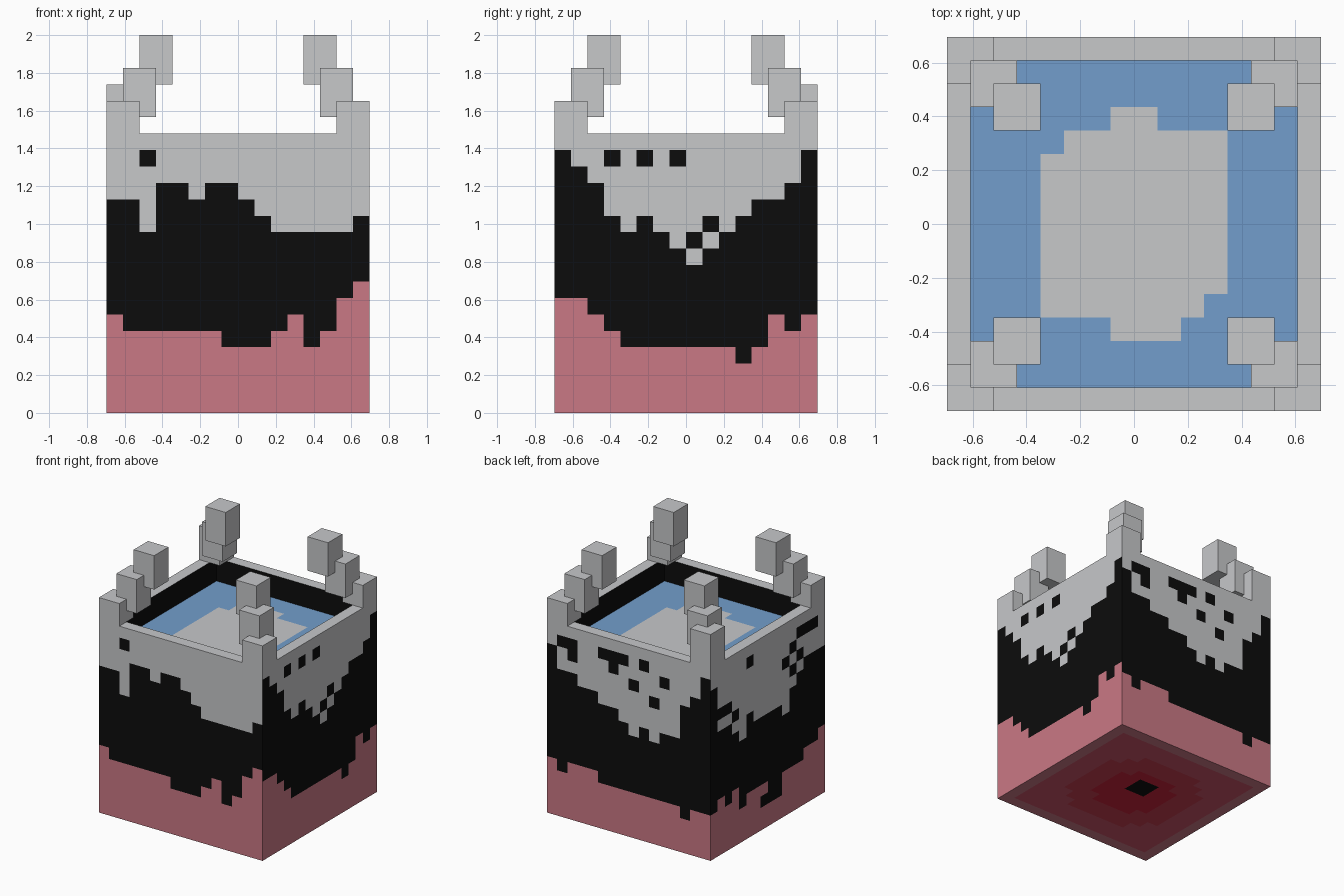
import bpy, bmesh
from mathutils import Vector

if "Cube" in bpy.data.objects:
    bpy.data.objects.remove(bpy.data.objects["Cube"])

P = 2 / 23  # one grid cell


def material(name, rgb):
    m = bpy.data.materials.new(name)
    lin = [((c / 255 + 0.055) / 1.055) ** 2.4 if c > 10 else c / 255 / 12.92 for c in rgb]
    m.diffuse_color = (*lin, 1)
    m.use_nodes = True
    m.node_tree.nodes["Principled BSDF"].inputs["Base Color"].default_value = m.diffuse_color
    return m


GREY, BLACK, PINK, BLUE, ROSE, RED, DEEP = range(7)
MATS = [material("light_grey", (199, 200, 202)), material("black", (12, 12, 12)),
        material("pink", (202, 120, 133)), material("blue", (114, 158, 204)),
        material("rose", (202, 82, 104)), material("red", (200, 60, 80)),
        material("deep_red", (204, 34, 58))]


def finish(bm, name):
    me = bpy.data.meshes.new(name)
    bm.to_mesh(me)
    bm.free()
    for m in MATS:
        me.materials.append(m)
    ob = bpy.data.objects.new(name, me)
    bpy.context.collection.objects.link(ob)
    return ob


def panel(bm, origin, u, v, nu, nv, colour):
    """Flat grid of cells; the face normal is u cross v."""
    o, u, v = Vector(origin), Vector(u), Vector(v)
    g = [[bm.verts.new((o + u * i + v * j) * P) for j in range(nv + 1)] for i in range(nu + 1)]
    for i in range(nu):
        for j in range(nv):
            f = bm.faces.new((g[i][j], g[i + 1][j], g[i + 1][j + 1], g[i][j + 1]))
            f.material_index = colour(i, j)


def side(pink, black, spots):
    """Column heights of the pink and black bands, plus black spots."""
    def colour(i, j):
        if (i, j) in spots:
            return BLACK
        return PINK if j < pink[i] else BLACK if j < black[i] else GREY
    return colour


front = side([6, 5, 5, 5, 5, 5, 5, 4, 4, 4, 5, 6, 4, 5, 7, 8],
             [13, 13, 11, 14, 14, 13, 14, 14, 13, 12, 11, 11, 11, 11, 11, 12], {(2, 15)})
right = side([7, 7, 6, 5, 4, 4, 4, 4, 4, 4, 4, 3, 4, 6, 5, 6],
             [16, 15, 14, 12, 11, 12, 11, 10, 9, 10, 11, 12, 13, 13, 14, 16],
             {(3, 15), (5, 15), (7, 15), (8, 10), (9, 11)})
back = side([5, 4, 5, 5, 5, 4, 4, 4, 4, 4, 4, 4, 4, 3, 4, 4],
            [15, 13, 13, 12, 12, 11, 11, 10, 9, 10, 9, 10, 10, 13, 14, 16],
            {(1, 15), (2, 15), (2, 14), (5, 15), (6, 15), (7, 15), (6, 14),
             (8, 13), (9, 15), (10, 12), (11, 14)})
left = side([4, 5, 4, 5, 3, 4, 4, 4, 3, 3, 4, 4, 4, 5, 5, 6],
            [15, 11, 11, 10, 9, 11, 10, 10, 10, 10, 9, 11, 12, 13, 13, 13],
            {(5, 15), (1, 12), (2, 12), (3, 11), (10, 13), (11, 14), (12, 15),
             (13, 15), (12, 13), (11, 12), (14, 15), (7, 2), (8, 2), (9, 2)})


def underside(i, j):
    # nested red patches; j runs towards the front
    x, y = i - 7.5, 7.5 - j
    m, s = max(abs(x), abs(y)), abs(x) + abs(y)
    if abs(x) < 1 and 0 < y < 2:
        return BLACK
    if m < 3 and s < 4.5:
        return DEEP
    if m < 5 and s < 7.5:
        return RED
    return ROSE if m < 7 else PINK


def pool(i, j):
    # grey island in the blue floor
    x, y = i - 7, j - 7
    island = -4 <= x < 4 and -4 <= y < 4 and (x, y) not in ((-4, 3), (3, -4))
    bump = (y == 4 and -1 <= x < 1) or (y == -5 and -1 <= x < 2)
    return GREY if island or bump else BLUE


def grey(i, j):
    return GREY


def black(i, j):
    return BLACK


X, Y, Z = Vector((1, 0, 0)), Vector((0, 1, 0)), Vector((0, 0, 1))

# Body: painted outer walls, underside, sunken floor and inner walls
bm = bmesh.new()
panel(bm, (-8, -8, 0), X, Z, 16, 17, front)
panel(bm, (8, -8, 0), Y, Z, 16, 17, right)
panel(bm, (8, 8, 0), -X, Z, 16, 17, back)
panel(bm, (-8, 8, 0), -Y, Z, 16, 17, left)
panel(bm, (-8, 8, 0), X, -Y, 16, 16, underside)
panel(bm, (-7, -7, 15), X, Y, 14, 14, pool)
panel(bm, (7, -7, 15), -X, Z, 14, 2, black)
panel(bm, (7, 7, 15), -Y, Z, 14, 2, black)
panel(bm, (-7, 7, 15), X, Z, 14, 2, black)
panel(bm, (-7, -7, 15), Y, Z, 14, 2, black)
# Rim on top of the walls
panel(bm, (-8, -8, 17), X, Y, 16, 1, grey)
panel(bm, (-8, 7, 17), X, Y, 16, 1, grey)
panel(bm, (-8, -7, 17), X, Y, 1, 14, grey)
panel(bm, (7, -7, 17), X, Y, 1, 14, grey)
bmesh.ops.remove_doubles(bm, verts=bm.verts, dist=P / 100)
finish(bm, "body")


def block(name, sx, sy, outer, z0, z1):
    """Grey post two cells wide whose outer corner lies at `outer`."""
    bm = bmesh.new()
    bmesh.ops.create_cube(bm, size=1)
    bmesh.ops.scale(bm, vec=(2 * P, 2 * P, (z1 - z0) * P), verts=bm.verts)
    c = (outer - 1) * P
    bmesh.ops.translate(bm, vec=(sx * c, sy * c, (z0 + z1) / 2 * P), verts=bm.verts)
    finish(bm, name)


# Corner posts stepping inwards; the back left base is taller
for sx, sn in ((-1, "left"), (1, "right")):
    for sy, fn in ((-1, "front"), (1, "back")):
        tag = fn + "_" + sn
        block("post_base_" + tag, sx, sy, 8, 17, 20 if (sx, sy) == (-1, 1) else 19)
        block("post_middle_" + tag, sx, sy, 7, 18, 21)
        block("post_tip_" + tag, sx, sy, 6, 20, 23)
